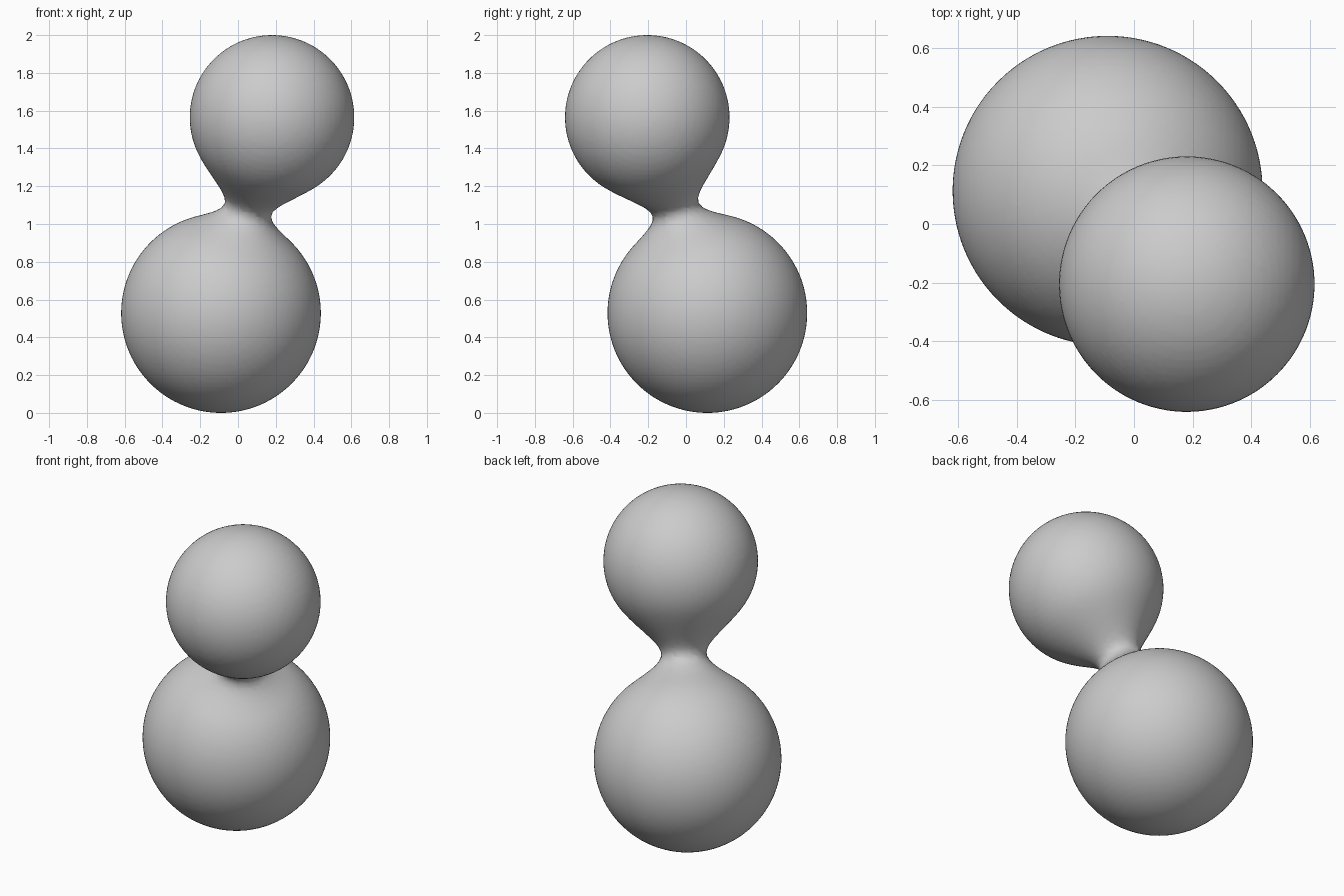
import bpy

if "Cube" in bpy.data.objects:
    bpy.data.objects.remove(bpy.data.objects["Cube"])

# Two metaballs that melt together into a thin neck
meta = bpy.data.metaballs.new("blob")
meta.resolution = 0.025
meta.render_resolution = 0.025
meta.threshold = 0.6

SURFACE = 0.575  # visible radius / influence radius of a single ball
for centre, radius in [((-0.09, 0.113, 0.5285), 0.5285),   # lower ball
                       ((0.18, -0.205, 1.5645), 0.4355)]:  # upper ball
    ball = meta.elements.new(type='BALL')
    ball.co = centre
    ball.radius = radius / SURFACE
    ball.stiffness = 2.0

obj = bpy.data.objects.new("joined_blobs", meta)
bpy.context.collection.objects.link(obj)
bpy.context.view_layer.objects.active = obj
obj.select_set(True)
bpy.context.view_layer.update()

# Turn the blend into a smooth mesh
bpy.ops.object.convert(target='MESH')
mesh_obj = bpy.context.view_layer.objects.active
mesh_obj.name = "joined_blobs"
bpy.ops.object.shade_smooth()
